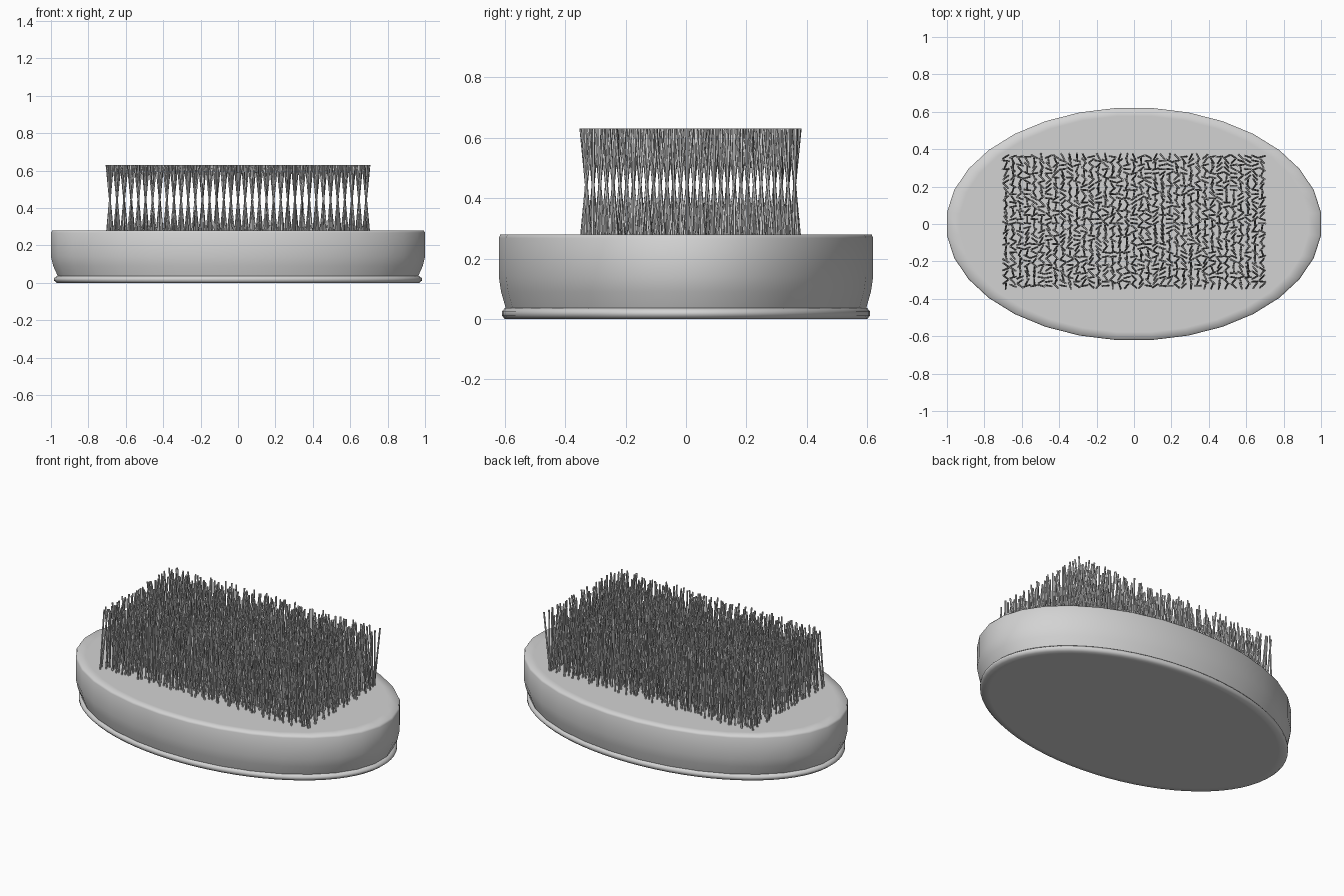
import bpy, bmesh, math, random

random.seed(4)
if "Cube" in bpy.data.objects:
    bpy.data.objects.remove(bpy.data.objects["Cube"], do_unlink=True)

# One plain colour for the whole brush
grey = bpy.data.materials.new("light_grey")
grey.use_nodes = True
colour = (0.65, 0.65, 0.65, 1)
grey.diffuse_color = colour
grey.node_tree.nodes["Principled BSDF"].inputs["Base Color"].default_value = colour


def finish(bm, name, smooth=True):
    bmesh.ops.recalc_face_normals(bm, faces=bm.faces)
    mesh = bpy.data.meshes.new(name)
    for face in bm.faces:
        face.smooth = smooth
    bm.to_mesh(mesh)
    bm.free()
    mesh.materials.append(grey)
    obj = bpy.data.objects.new(name, mesh)
    bpy.context.collection.objects.link(obj)
    return obj


def oval_stack(name, profile, sides):
    """Loft oval rings given as (scale, height), capped at both ends."""
    bm = bmesh.new()
    rings = []
    for scale, z in profile:
        ring = []
        for i in range(sides):
            a = math.tau * (i + 0.5) / sides
            ring.append(bm.verts.new((RX * scale * math.cos(a), RY * scale * math.sin(a), z)))
        rings.append(ring)
    for low, high in zip(rings, rings[1:]):
        for i in range(sides):
            j = (i + 1) % sides
            bm.faces.new((low[i], low[j], high[j], high[i]))
    bm.faces.new(rings[0])
    bm.faces.new(rings[-1])
    return finish(bm, name)


# Oval handle block with a tapered foot, and the thin rounded plate below it
RX, RY = 1.005, 0.623
oval_stack("handle_block", [(0.955, 0.015), (0.965, 0.04), (0.988, 0.09), (1, 0.14),
                            (1, 0.268), (0.992, 0.28), (0.93, 0.28)], 32)
oval_stack("base_plate", [(0.92, 0), (0.965, 0), (0.98, 0.012),
                          (0.98, 0.024), (0.965, 0.036), (0.92, 0.036)], 72)

# Bristles: leaning pins on a grid, each tilted about its middle
COLUMNS, ROWS = 37, 32
LOW, HIGH = 0.26, 0.63
RADIUS, LEAN, SIDES = 0.005, 0.018, 5
bm = bmesh.new()
for c in range(COLUMNS):
    for r in range(ROWS):
        x = -0.685 + 1.37 * c / (COLUMNS - 1)
        y = -0.33 + 0.69 * r / (ROWS - 1)
        turn = random.uniform(0, math.tau)
        dx, dy = LEAN * math.cos(turn), LEAN * math.sin(turn)
        ends = []
        for sign, z in ((-1, LOW), (1, HIGH)):
            ends.append([bm.verts.new((x + sign * dx + RADIUS * math.cos(turn + math.tau * k / SIDES),
                                       y + sign * dy + RADIUS * math.sin(turn + math.tau * k / SIDES), z))
                         for k in range(SIDES)])
        low, high = ends
        for k in range(SIDES):
            n = (k + 1) % SIDES
            bm.faces.new((low[k], low[n], high[n], high[k]))
        bm.faces.new(low[::-1])
        bm.faces.new(high)
finish(bm, "bristles", smooth=False)
